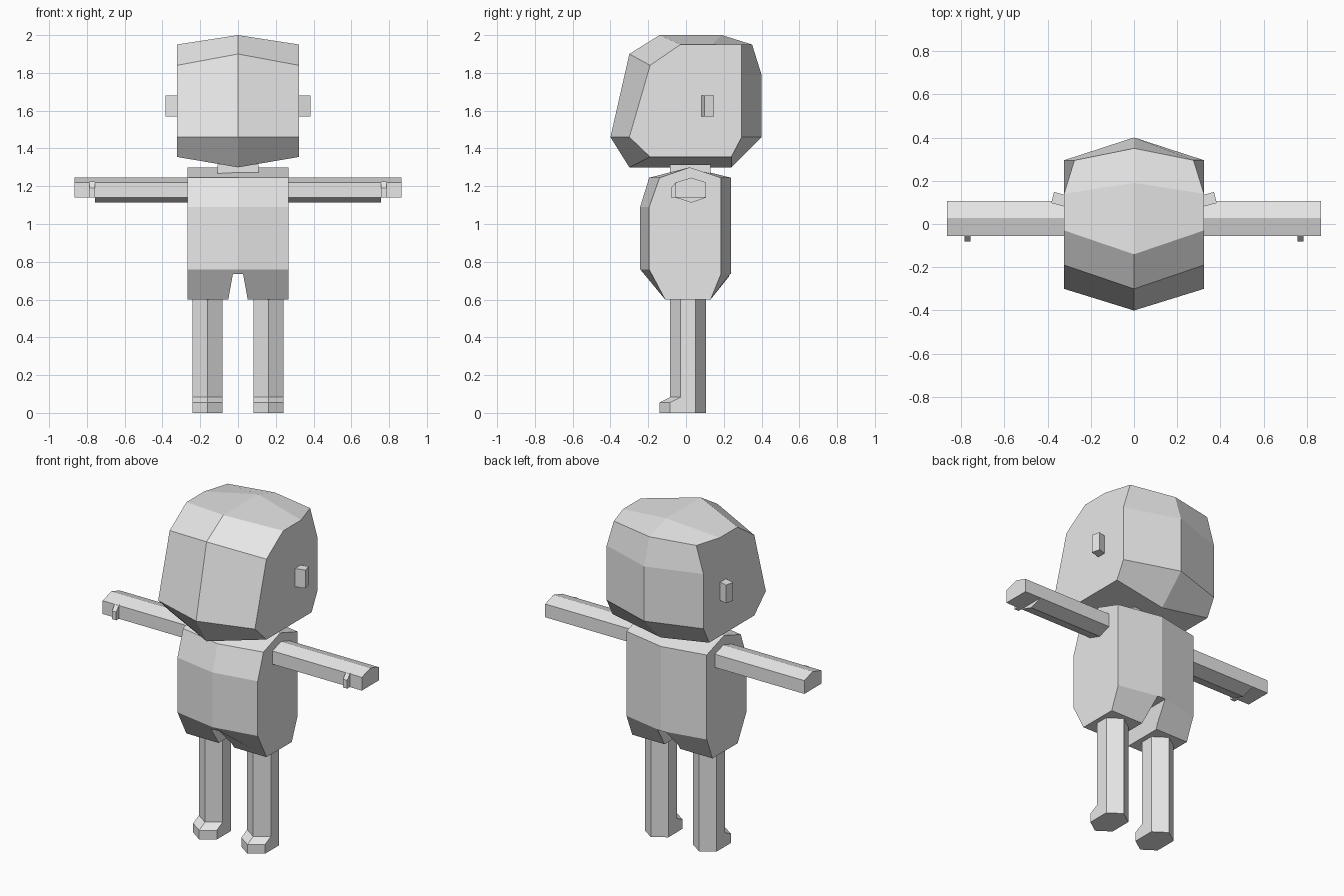
import bpy, bmesh

if "Cube" in bpy.data.objects:
    bpy.data.objects.remove(bpy.data.objects["Cube"], do_unlink=True)

grey = bpy.data.materials.new("light grey")
grey.use_nodes = True
grey.diffuse_color = (0.8, 0.8, 0.8, 1)
grey.node_tree.nodes["Principled BSDF"].inputs["Base Color"].default_value = (0.8, 0.8, 0.8, 1)


def loft(name, sections):
    """Closed solid through matching rings of points."""
    bm = bmesh.new()
    rings = [[bm.verts.new(p) for p in ring] for ring in sections]
    n = len(rings[0])
    for a, b in zip(rings, rings[1:]):
        for i in range(n):
            j = (i + 1) % n
            bm.faces.new((a[i], a[j], b[j], b[i]))
    bm.faces.new(rings[0][::-1])
    bm.faces.new(rings[-1])
    bmesh.ops.recalc_face_normals(bm, faces=bm.faces[:])
    mesh = bpy.data.meshes.new(name)
    bm.to_mesh(mesh)
    bm.free()
    mesh.materials.append(grey)
    obj = bpy.data.objects.new(name, mesh)
    bpy.context.collection.objects.link(obj)
    return obj


def at_x(x, profile):
    return [(x, y, z) for y, z in profile]


def extrude_x(name, x0, x1, profile):
    return loft(name, [at_x(x0, profile), at_x(x1, profile)])


def bowed(name, x, half, side, middle):
    """Solid with flat cheeks and a ridge down its middle."""
    return loft(name, [at_x(x - half, side), at_x(x, middle), at_x(x + half, side)])


# Head: the upper back corners pull inwards
mid = [(-.40, 1.46), (-.30, 1.30), (.24, 1.30), (.40, 1.46), (.40, 1.79),
       (.35, 1.95), (.19, 2.0), (-.14, 2.0), (-.30, 1.90)]
cheek = [(-.30, 1.46), (-.19, 1.355), (.24, 1.355), (.295, 1.46), (.295, 1.79),
         (.295, 1.95), (.14, 1.95), (-.03, 1.95), (-.19, 1.84)]
head = bowed("head", 0, .323, cheek, mid)
for v in head.data.vertices:
    if v.co.z > 1.94 and v.co.y > .29 and abs(v.co.x) > .1:
        v.co.x *= .275 / .323

# Neck
extrude_x("neck", -.108, .108, [(-.085, 1.22), (.13, 1.22), (.13, 1.315), (-.085, 1.315)])

# Torso with a tapered gap between the hips
torso = bowed("torso", 0, .268,
              [(-.195, 1.09), (-.14, 1.245), (.02, 1.30), (.185, 1.245),
               (.185, .735), (.13, .60), (-.11, .60), (-.195, .76)],
              [(-.243, 1.09), (-.195, 1.245), (.02, 1.30), (.238, 1.245),
               (.238, .735), (.13, .60), (-.11, .60), (-.243, .76)])
gap = [(-.057, .57), (.057, .57), (.027, .735), (-.027, .735)]
cutter = loft("hip_gap_cutter", [[(x, y, z) for x, z in gap] for y in (-.5, .5)])
cutter.hide_render = True
cutter.hide_viewport = True
cut = torso.modifiers.new("hip gap", "BOOLEAN")
cut.operation = "DIFFERENCE"
cut.solver = "EXACT"
cut.object = cutter
bpy.context.view_layer.update()
cut_mesh = bpy.data.meshes.new_from_object(
    torso.evaluated_get(bpy.context.evaluated_depsgraph_get()))
torso.modifiers.clear()
torso.data = cut_mesh
bpy.data.objects.remove(cutter, do_unlink=True)

for side, s in (("left", 1), ("right", -1)):
    # Leg and foot in one piece
    bowed(side + "_leg", s * .161, .079,
          [(.05, 0), (-.085, 0), (-.085, .055), (-.03, .083), (-.03, .605), (.05, .605)],
          [(.105, 0), (-.14, 0), (-.14, .055), (-.085, .083), (-.085, .605), (.105, .605)])

    # Arm with a ridged underside, then a flat-bottomed hand
    upper = [(-.055, 1.14), (-.055, 1.22), (.028, 1.245), (.107, 1.22), (.107, 1.14)]
    extrude_x(side + "_arm", s * .25, s * .757, upper + [(.028, 1.113)])
    extrude_x(side + "_hand", s * .757, s * .865, upper)

    # Thumb
    extrude_x(side + "_thumb", s * .757, s * .785,
              [(-.05, 1.225), (-.08, 1.19), (-.08, 1.14), (-.05, 1.14)])

    # Ear, angled slightly backwards
    ear = [(.31, .078), (.383, .097), (.37, .148), (.31, .132)]
    loft(side + "_ear", [[(s * x, y, z) for x, y in ear] for z in (1.57, 1.68)])
